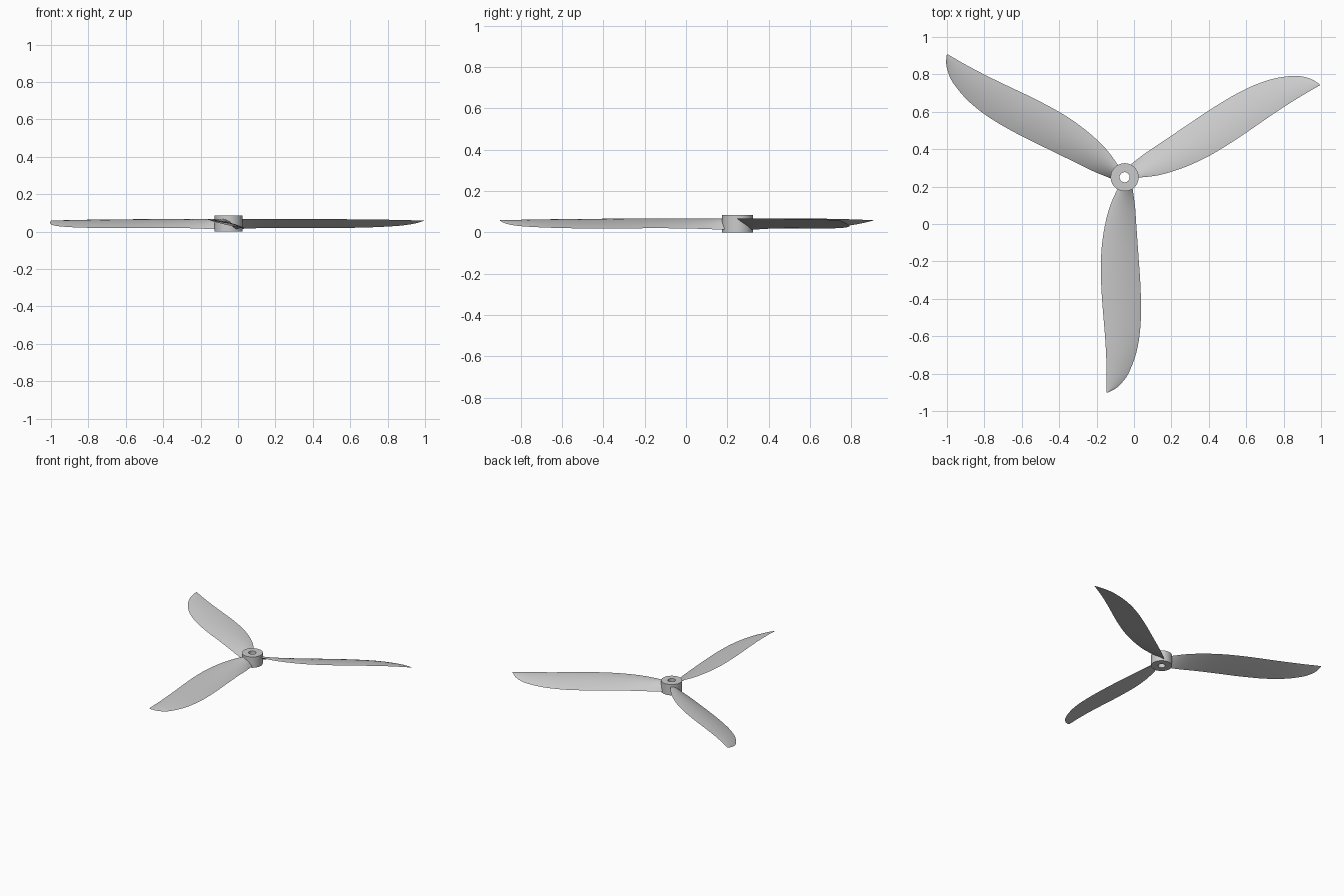
import bpy, bmesh, math
from mathutils import Matrix, Vector

if "Cube" in bpy.data.objects:
    bpy.data.objects.remove(bpy.data.objects["Cube"])

CX, CY = -0.05, 0.25          # hub axis
SEG = 64


def make_object(name, bm):
    bmesh.ops.recalc_face_normals(bm, faces=bm.faces[:])
    me = bpy.data.meshes.new(name)
    bm.to_mesh(me)
    bm.free()
    ob = bpy.data.objects.new(name, me)
    bpy.context.collection.objects.link(ob)
    bpy.ops.object.select_all(action='DESELECT')
    ob.select_set(True)
    bpy.context.view_layer.objects.active = ob
    bpy.ops.object.shade_smooth_by_angle(angle=math.radians(35))
    return ob


# Hub: revolved rectangular profile with a bore
bm = bmesh.new()
profile = [(0.027, 0.0), (0.075, 0.0), (0.075, 0.085), (0.027, 0.085)]
rings = []
for i in range(SEG):
    a = 2 * math.pi * i / SEG
    rings.append([bm.verts.new((CX + r * math.cos(a), CY + r * math.sin(a), z))
                  for r, z in profile])
for i in range(SEG):
    p, q = rings[i], rings[(i + 1) % SEG]
    for k in range(4):
        bm.faces.new((p[k], q[k], q[(k + 1) % 4], p[(k + 1) % 4]))
make_object("hub", bm)

# Blade stations: radius, high-edge x, low-edge x, high-edge z, low-edge z, thickness
stations = [Vector(s) for s in (
    (0.045, -0.030, 0.040, 0.066, 0.012, 0.018),
    (0.150, -0.077, 0.055, 0.066, 0.016, 0.017),
    (0.250, -0.104, 0.062, 0.067, 0.019, 0.016),
    (0.350, -0.120, 0.069, 0.067, 0.020, 0.015),
    (0.450, -0.127, 0.076, 0.067, 0.020, 0.014),
    (0.550, -0.126, 0.083, 0.067, 0.019, 0.013),
    (0.650, -0.121, 0.087, 0.066, 0.019, 0.012),
    (0.750, -0.113, 0.087, 0.065, 0.019, 0.011),
    (0.850, -0.105, 0.079, 0.064, 0.021, 0.010),
    (0.950, -0.099, 0.059, 0.063, 0.024, 0.009),
    (1.050, -0.096, 0.020, 0.061, 0.030, 0.007),
    (1.100, -0.096, -0.016, 0.060, 0.037, 0.005),
    (1.130, -0.096, -0.049, 0.059, 0.045, 0.004),
    (1.150, -0.096, -0.088, 0.058, 0.056, 0.002))]


def spline(pts, steps):
    out = []
    for i in range(len(pts) - 1):
        p0, p1 = pts[max(i - 1, 0)], pts[i]
        p2, p3 = pts[i + 1], pts[min(i + 2, len(pts) - 1)]
        for s in range(steps):
            t = s / steps
            out.append(0.5 * (2 * p1 + (p2 - p0) * t + (2 * p0 - 5 * p1 + 4 * p2 - p3) * t * t
                              + (3 * p1 - p0 - 3 * p2 + p3) * t ** 3))
    out.append(pts[-1])
    return out


def section(s, n=12):
    """Closed cambered airfoil loop, upper side then lower side."""
    r, xa, xb, za, zb, th = s
    loop = []
    for k in range(2 * n):
        u = 0.5 - 0.5 * math.cos(math.pi * k / n)
        side = 1 if k < n else -1
        bulge = 4 * u * (1 - u)
        z = za + (zb - za) * u + bulge * (0.45 * th + side * 0.5 * th)
        loop.append(Vector((xa + (xb - xa) * u, -r, z)))
    return loop


# Three twisted blades, lofted through the sections
for b in range(3):
    bm = bmesh.new()
    m = Matrix.Translation((CX, CY, 0)) @ Matrix.Rotation(b * 2 * math.pi / 3, 4, 'Z')
    loops = [[bm.verts.new(m @ v) for v in section(s)] for s in spline(stations, 4)]
    for p, q in zip(loops, loops[1:]):
        for k in range(len(p)):
            j = (k + 1) % len(p)
            bm.faces.new((p[k], p[j], q[j], q[k]))
    bm.faces.new(loops[0])
    bm.faces.new(loops[-1])
    make_object(f"blade_{b + 1}", bm)
